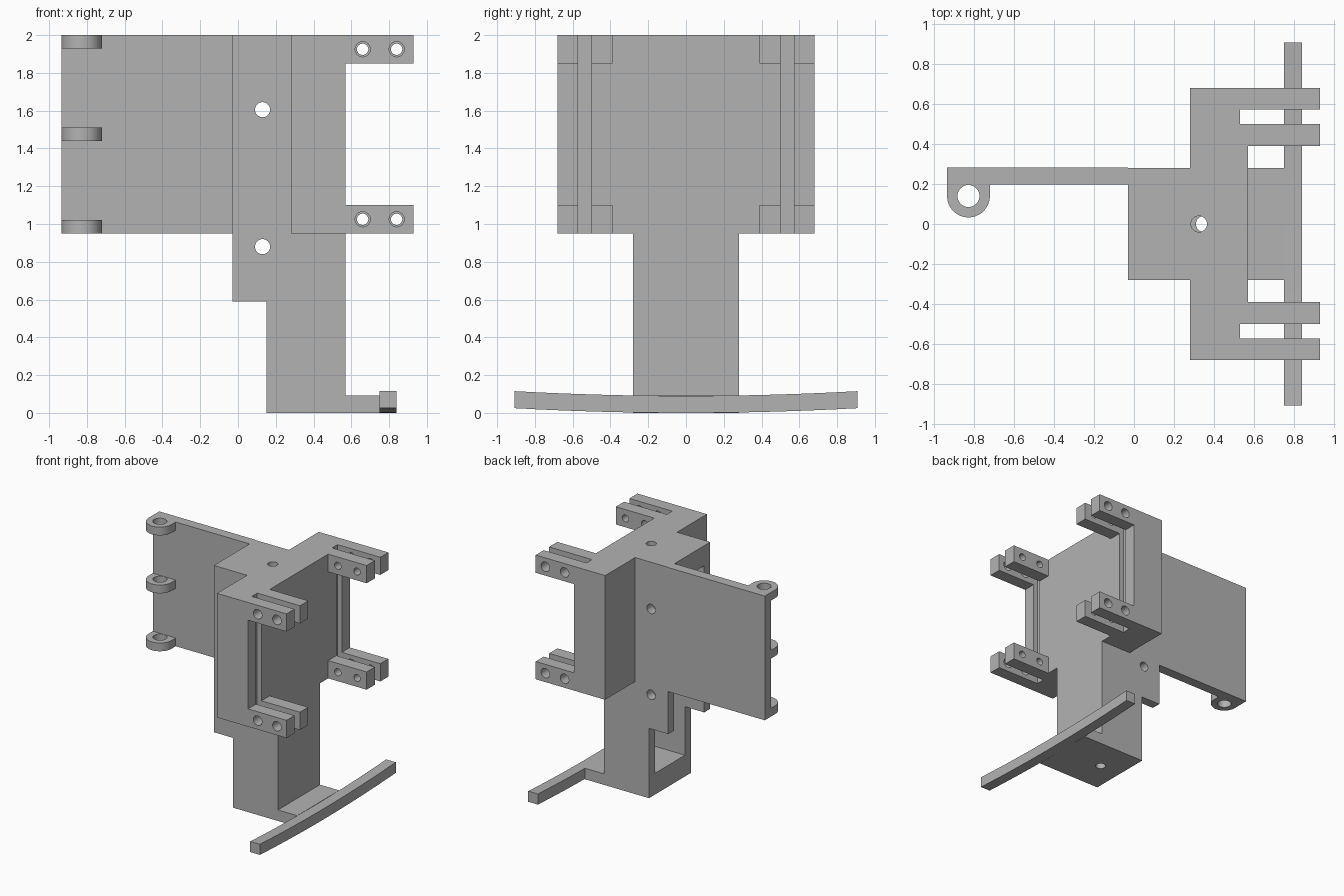
import bpy, bmesh, math
from mathutils import Vector

if "Cube" in bpy.data.objects:
    bpy.data.objects.remove(bpy.data.objects["Cube"], do_unlink=True)

grey = bpy.data.materials.new("plain grey")
grey.use_nodes = True
grey.diffuse_color = (0.45, 0.45, 0.45, 1)
grey.node_tree.nodes["Principled BSDF"].inputs["Base Color"].default_value = grey.diffuse_color


def prism(name, pts, axis, lo, hi):
    """Extrude a 2D outline along an axis from lo to hi."""
    place = {"x": lambda a, b, t: (t, a, b),
             "y": lambda a, b, t: (a, t, b),
             "z": lambda a, b, t: (a, b, t)}[axis]
    bm = bmesh.new()
    face = bm.faces.new([bm.verts.new(place(a, b, lo)) for a, b in pts])
    new = bmesh.ops.extrude_face_region(bm, geom=[face])["geom"]
    step = Vector(place(0, 0, hi - lo))
    bmesh.ops.translate(bm, vec=step, verts=[v for v in new if isinstance(v, bmesh.types.BMVert)])
    bmesh.ops.recalc_face_normals(bm, faces=bm.faces)
    mesh = bpy.data.meshes.new(name)
    bm.to_mesh(mesh)
    bm.free()
    mesh.materials.append(grey)
    ob = bpy.data.objects.new(name, mesh)
    bpy.context.collection.objects.link(ob)
    return ob


def box(name, x, y, z):
    return prism(name, [(x[0], y[0]), (x[1], y[0]), (x[1], y[1]), (x[0], y[1])], "z", *z)


def arc(a, b, r, start=0, end=360, n=32):
    count = n if end - start == 360 else n + 1
    angles = [math.radians(start + (end - start) * i / n) for i in range(count)]
    return [(a + r * math.cos(t), b + r * math.sin(t)) for t in angles]


def hole(a, b, r, axis, lo, hi):
    return prism("hole_cutter", arc(a, b, r), axis, lo, hi)


def activate(ob):
    bpy.ops.object.select_all(action="DESELECT")
    ob.select_set(True)
    bpy.context.view_layer.objects.active = ob


def cut(ob, cutters):
    """Subtract the cutters, then discard them."""
    activate(ob)
    for c in cutters:
        c.hide_render = True
        mod = ob.modifiers.new("cut", "BOOLEAN")
        mod.operation, mod.solver, mod.object = "DIFFERENCE", "EXACT", c
        bpy.ops.object.modifier_apply(modifier=mod.name)
        bpy.data.objects.remove(c, do_unlink=True)
    activate(ob)
    bpy.ops.object.shade_smooth_by_angle(angle=math.radians(30))


# Central column: stepped profile, hollow and open towards -x
column = prism("column", [(-.03, .59), (.15, .59), (.15, 0), (.57, 0), (.57, 2), (-.03, 2)],
               "y", -.28, .28)
cut(column, [box("cavity_cutter", (-.2, .49), (-.2, .2), (.18, 1.83)),
             hole(.13, 1.605, .04, "y", -.5, .5),
             hole(.13, .88, .04, "y", -.5, .5),
             hole(.325, 0, .04, "z", 1.7, 2.1),
             hole(.35, 0, .04, "z", -.1, .3)])

# Wings with slotted, drilled clevis arms on both sides
clevis = [(.28, .95), (.93, .95), (.93, 1.1), (.57, 1.1),
          (.57, 1.85), (.93, 1.85), (.93, 2), (.28, 2)]
for side, s in (("left", 1), ("right", -1)):
    def span(a, b):
        return sorted((s * a, s * b))
    name = "back" if s > 0 else "front"
    box(name + "_wing_root", (.28, .57), span(.28, .39), (.95, 2))
    wing = prism(name + "_clevis_wing", clevis, "y", *span(.39, .68))
    cutters = [box("slot_cutter", (.53, 1), span(.5, .573), (.9, 2.1))]
    for x in (.66, .84):
        for z in (1.025, 1.925):
            cutters.append(hole(x, z, .04, "y", *span(.55, .75)))
            cutters.append(hole(x, z, .03, "y", *span(.3, .54)))
    cut(wing, cutters)

# Side plate with three hinge knuckles
box("side_plate", (-.935, -.03), (.197, .283), (.95, 2))
for i, z in enumerate((.95, 1.44, 1.93)):
    outline = [(-.935, .197)] + arc(-.828, .14, .107, 180, 360) + [(-.721, .197)]
    knuckle = prism(f"hinge_knuckle_{i + 1}", outline, "z", z, z + .07)
    cut(knuckle, [hole(-.828, .14, .055, "z", z - .1, z + .2)])

# Foot and slightly bowed cross bar
box("foot", (.57, .75), (-.28, .28), (0, .093))
ys = [-.908 + 1.816 * i / 16 for i in range(17)]
bow = [(y, .025 * (y / .908) ** 2) for y in ys]
prism("cross_bar", bow + [(y, z + .09) for y, z in reversed(bow)], "x", .75, .84)
